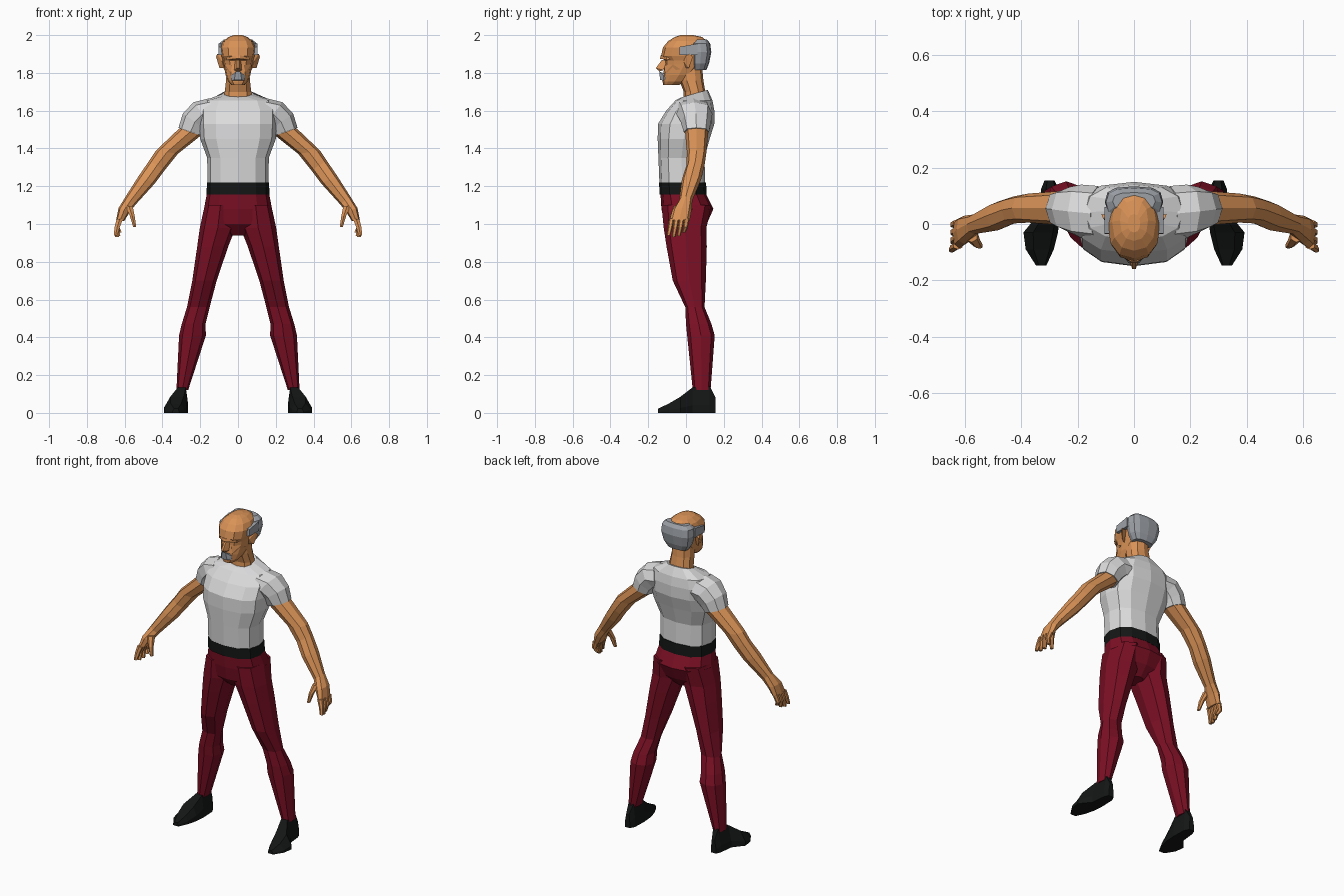
import bpy, bmesh, math


def material(name, rgb):
    m = bpy.data.materials.new(name)
    m.diffuse_color = (*rgb, 1)
    return m


SKIN = material("skin", (0.70, 0.29, 0.095))
SHIRT = material("white shirt", (0.71, 0.71, 0.72))
TROUSERS = material("dark red trousers", (0.20, 0.005, 0.018))
BLACK = material("black leather", (0.007, 0.008, 0.008))
HAIR = material("grey hair", (0.34, 0.36, 0.39))


def finish(name, bm, mat, mirror):
    bmesh.ops.recalc_face_normals(bm, faces=bm.faces)
    me = bpy.data.meshes.new(name)
    bm.to_mesh(me)
    bm.free()
    me.materials.append(mat)
    ob = bpy.data.objects.new(name, me)
    bpy.context.collection.objects.link(ob)
    if mirror:
        mod = ob.modifiers.new("other side", 'MIRROR')
        mod.use_mirror_merge = False
    return ob


def skin_rings(name, rings, mat, mirror=False):
    """Bridge a list of equal-length point rings and cap both ends."""
    bm = bmesh.new()
    rows = [[bm.verts.new(p) for p in r] for r in rings]
    n = len(rows[0])
    for a, b in zip(rows, rows[1:]):
        for i in range(n):
            j = (i + 1) % n
            bm.faces.new((a[i], a[j], b[j], b[i]))
    bm.faces.new(rows[0])
    bm.faces.new(rows[-1])
    return finish(name, bm, mat, mirror)


def ring(inner, outer, y0, y1, n=8, p=0.85, tilt=0.0):
    """Rounded ring spanning inner-outer in x/z and y0-y1 in depth."""
    pts = []
    for i in range(n):
        a = 2 * math.pi * i / n + math.pi / 2
        c, s = math.cos(a), math.sin(a)
        c = math.copysign(abs(c) ** p, c) if abs(c) > 1e-6 else 0
        s = math.copysign(abs(s) ** p, s) if abs(s) > 1e-6 else 0
        t = (c + 1) / 2
        pts.append((inner[0] + (outer[0] - inner[0]) * t,
                    (y0 + y1) / 2 + (y1 - y0) / 2 * s,
                    inner[1] + (outer[1] - inner[1]) * t + tilt * s))
    return pts


def body(name, rows, mat, n=10, p=0.85):
    """Centred part from rows of z, half width, front y, back y, (tilt)."""
    return skin_rings(name, [ring((-r[1], r[0]), (r[1], r[0]), r[2], r[3], n, p,
                                  r[4] if len(r) > 4 else 0) for r in rows], mat)


def hull(name, pts, mat, mirror=False, both=False):
    """Convex solid; both=True also adds the points reflected in x."""
    bm = bmesh.new()
    for x, y, z in pts:
        bm.verts.new((x, y, z))
        if both:
            bm.verts.new((-x, y, z))
    bmesh.ops.convex_hull(bm, input=bm.verts)
    return finish(name, bm, mat, mirror)


# Torso, belt and hips
body("shirt_torso", [(1.20, .162, -.140, .102), (1.35, .163, -.146, .098),
                     (1.45, .200, -.150, .125), (1.53, .205, -.148, .150),
                     (1.60, .205, -.105, .150), (1.655, .175, -.055, .140),
                     (1.69, .080, -.025, .115, .02)], SHIRT, 12, 0.8)
body("belt", [(1.155, .166, -.141, .110), (1.22, .165, -.142, .106)], BLACK, 12, 0.8)
body("hips", [(1.16, .165, -.135, .106), (1.08, .180, -.130, .145),
              (1.00, .150, -.115, .110), (0.94, .04, -.06, .06)], TROUSERS, 12, 0.8)

# Legs: z, inner x, outer x, front y, back y
leg = [(1.10, .010, .176, -.130, .135), (0.98, .012, .202, -.118, .108),
       (0.88, .052, .216, -.103, .110), (0.70, .113, .242, -.070, .105),
       (0.56, .150, .270, -.004, .098), (0.47, .172, .298, .000, .135),
       (0.41, .170, .312, .006, .152), (0.12, .264, .326, .036, .130)]
skin_rings("trouser_leg", [ring((a, z), (b, z), f, k, 8) for z, a, b, f, k in leg],
           TROUSERS, True)

# Shoes: y, inner x, outer x, height
shoe = [(.155, .283, .318, .085), (.125, .268, .330, .142), (.035, .265, .340, .135),
        (-.030, .270, .393, .085), (-.090, .285, .385, .050), (-.148, .312, .348, .022)]
skin_rings("shoe", [[(a, y, 0), (b, y, 0), (b, y, h * .3),
                     (a + (b - a) * .72, y, h), (a + (b - a) * .15, y, h), (a, y, h * .4)]
                    for y, a, b, h in shoe], BLACK, True)

# Sleeves and arms: inner x/z, outer x/z, front y, back y
cuff = ((.188, 1.465), (.315, 1.51), -.012, .122)
sleeve = [((.10, 1.51), (.155, 1.665), -.06, .135), ((.14, 1.52), (.235, 1.645), -.05, .140),
          ((.165, 1.495), (.292, 1.585), -.028, .132), cuff]
skin_rings("sleeve", [ring(*r) for r in sleeve], SHIRT, True)
arm = [((.197, 1.468), (.310, 1.507), -.005, .118), ((.318, 1.372), (.435, 1.388), .005, .108),
       ((.388, 1.285), (.470, 1.335), .002, .098), ((.440, 1.215), (.525, 1.255), -.022, .080),
       ((.540, 1.105), (.595, 1.145), -.036, .034)]
skin_rings("arm", [ring(*r) for r in arm], SKIN, True)

# Hands: palm, four curled fingers and a thumb
palm = [arm[-1], ((.572, 1.065), (.632, 1.085), -.072, .030),
        ((.603, 1.015), (.645, 1.022), -.088, .020)]
skin_rings("palm", [ring(*r) for r in palm], SKIN, True)
for i in range(4):
    y = -.090 + i * .027
    end = (.940, .932, .937, .955)[i]
    tip = (.655, .648, .640, .632)[i]
    skin_rings("finger", [ring((.608, 1.025), (.644, 1.028), y, y + .027, 6),
                          ring((.625, .98), (.655, .983), y - .006, y + .019, 6),
                          ring((tip - .018, end), (tip + .004, end), y - .012, y + .007, 6)],
               SKIN, True)
skin_rings("thumb", [ring((.555, 1.095), (.60, 1.095), -.065, -.015, 6),
                     ring((.545, 1.04), (.575, 1.045), -.085, -.05, 6),
                     ring((.538, .985), (.556, .985), -.088, -.068, 6)], SKIN, True)

# Neck and head
body("neck", [(1.64, .078, -.015, .108), (1.70, .073, -.012, .102),
              (1.76, .066, -.035, .092), (1.84, .060, -.05, .085)], SKIN, 10)
body("head", [(1.735, .034, -.120, -.040), (1.755, .052, -.124, .005),
              (1.79, .066, -.122, .050), (1.845, .076, -.112, .095),
              (1.865, .080, -.112, .105), (1.89, .088, -.132, .112),
              (1.935, .094, -.122, .116), (1.968, .078, -.095, .112),
              (1.990, .050, -.060, .085), (2.0, .022, -.030, .035)], SKIN, 12, 0.85)

# Face: nose, brow ridge and moustache
hull("nose", [(.006, -.128, 1.868), (.006, -.160, 1.825), (.020, -.120, 1.815),
              (.006, -.140, 1.808), (.016, -.100, 1.865)], SKIN, both=True)
hull("brow", [(.010, -.138, 1.875), (.062, -.100, 1.868), (.058, -.105, 1.885),
              (.010, -.134, 1.892), (.060, -.06, 1.88)], SKIN, both=True)
hull("cheek", [(.030, -.115, 1.840), (.070, -.070, 1.845), (.076, -.03, 1.82),
               (.040, -.112, 1.800), (.05, -.04, 1.82)], SKIN, True)
hull("moustache", [(.012, -.142, 1.808), (.036, -.118, 1.785), (.036, -.118, 1.760),
                   (.020, -.137, 1.762), (.030, -.09, 1.785)], HAIR, both=True)

# Hair around the back and sides, leaving the crown bald
body("back_hair", [(1.815, .066, .035, .108), (1.85, .090, .030, .122),
                   (1.91, .104, .025, .134), (1.955, .100, .025, .128),
                   (1.976, .076, .050, .112)], HAIR, 12, 0.7)
hull("side_hair", [(x, y, z) for x in (.070, .104)
                   for y, z in ((-.035, 1.895), (-.033, 1.938), (.06, 1.955), (.06, 1.895))],
     HAIR, True)

# Ears
hull("ear", [(.076, -.005, 1.895), (.076, .025, 1.895), (.072, .000, 1.825),
             (.110, .020, 1.900), (.116, .036, 1.885), (.098, .015, 1.825),
             (.084, -.012, 1.860)], SKIN, True)
